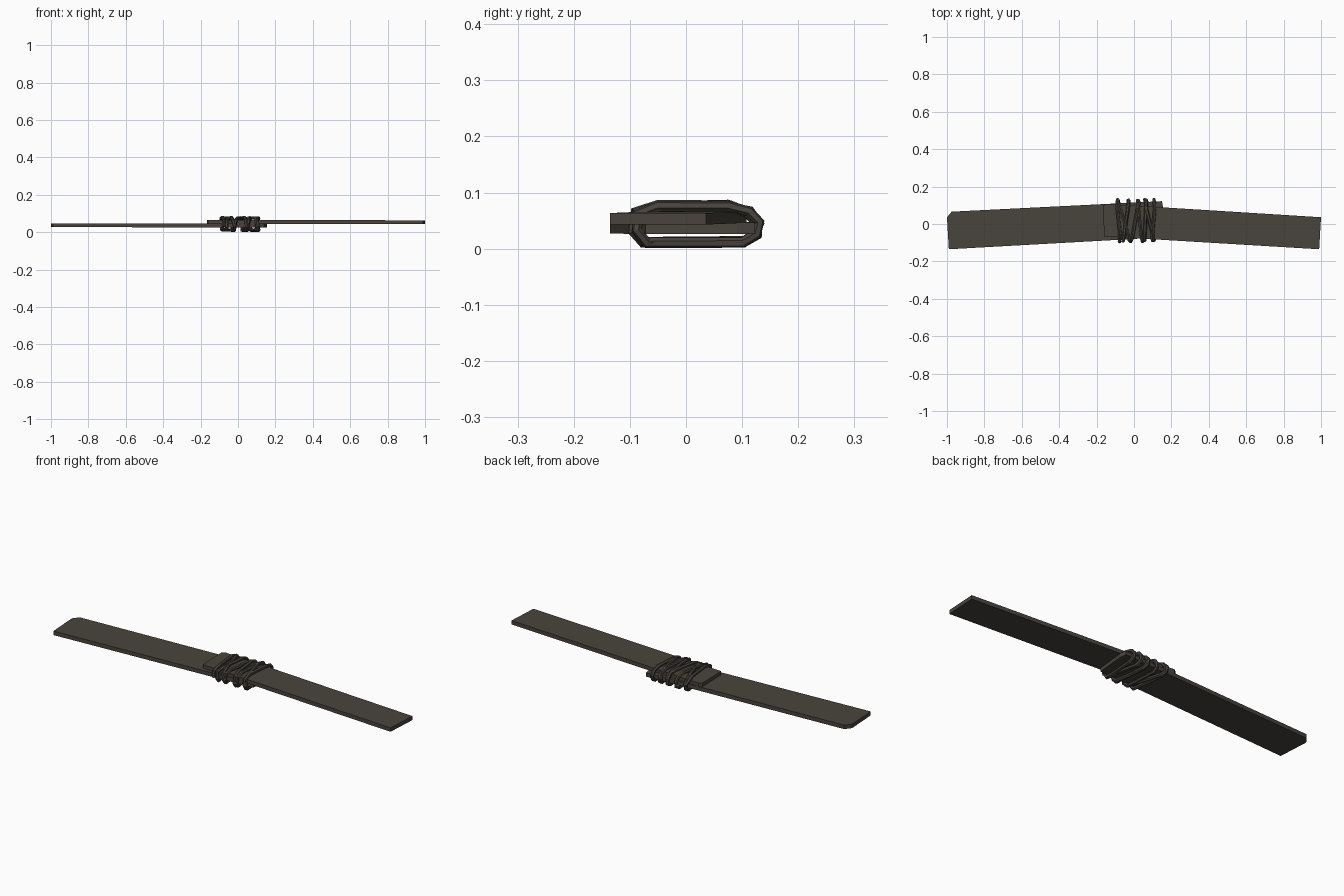
import bpy, bmesh, random

if "Cube" in bpy.data.objects:
    bpy.data.objects.remove(bpy.data.objects["Cube"])

random.seed(4)
wood = bpy.data.materials.new("dark weathered wood")
wood.diffuse_color = (0.066, 0.057, 0.046, 1)
wood.use_nodes = True
wood.node_tree.nodes["Principled BSDF"].inputs["Base Color"].default_value = wood.diffuse_color


def plank(name, outline, z_left, z_right, thick):
    """Extruded outline whose underside runs from z_left to z_right."""
    xs = [p[0] for p in outline]
    x0, x1 = min(xs), max(xs)
    bm = bmesh.new()
    base = [bm.verts.new((x, y, z_left + (z_right - z_left) * (x - x0) / (x1 - x0)))
            for x, y in outline]
    face = bm.faces.new(base)
    top = bmesh.ops.extrude_face_region(bm, geom=[face])["geom"]
    bmesh.ops.translate(bm, vec=(0, 0, thick),
                        verts=[v for v in top if isinstance(v, bmesh.types.BMVert)])
    bmesh.ops.recalc_face_normals(bm, faces=bm.faces)
    me = bpy.data.meshes.new(name)
    bm.to_mesh(me)
    bm.free()
    me.materials.append(wood)
    ob = bpy.data.objects.new(name, me)
    bpy.context.collection.objects.link(ob)


# Lower plank (left half), one clipped corner at its outer end
plank("lower_plank", [(-0.99, -0.135), (0.14, -0.072), (0.155, 0.09), (0.15, 0.122),
                      (-0.975, 0.066), (-1.0, 0.035)], 0.027, 0.026, 0.021)
# Upper plank (right half)
plank("upper_plank", [(-0.16, -0.066), (0.99, -0.135), (1.0, 0.036),
                      (-0.15, 0.108), (-0.165, 0.098)], 0.046, 0.043, 0.0205)

# Rope lashing: each turn crosses the top from front_x to back_x and returns underneath
front_x = [-0.075, -0.06, -0.02, -0.015, 0.045, 0.055, 0.105, 0.10]
back_x = [-0.09, -0.03, -0.085, 0.025, 0.02, 0.065, 0.06, 0.11]
section = [(-0.09, 0.032, 0), (-0.086, 0.064, 0.08), (-0.05, 0.076, 0.2),
           (0.075, 0.077, 0.8), (0.112, 0.066, 0.95), (0.129, 0.046, 1),
           (0.126, 0.026, 1), (0.103, 0.012, 1.1), (-0.072, 0.012, 1.9)]
path = []
for i, (f, b) in enumerate(zip(front_x, back_x)):
    nxt = front_x[min(i + 1, len(front_x) - 1)]
    for y, z, t in section:
        x = f + (b - f) * t if t <= 1 else b + (nxt - b) * (t - 1)
        path.append((x + random.uniform(-0.003, 0.003),
                     y + random.uniform(-0.005, 0.003),
                     z + random.uniform(-0.002, 0.002)))

cu = bpy.data.curves.new("rope_lashing", "CURVE")
cu.dimensions = "3D"
cu.bevel_depth = 0.0095
cu.bevel_resolution = 1
cu.use_fill_caps = True
sp = cu.splines.new("POLY")
sp.points.add(len(path) - 1)
for p, co in zip(sp.points, path):
    p.co = (*co, 1)
sp.use_smooth = False
cu.materials.append(wood)
rope = bpy.data.objects.new("rope_lashing", cu)
bpy.context.collection.objects.link(rope)
bpy.context.view_layer.objects.active = rope
rope.select_set(True)
bpy.ops.object.convert(target="MESH")
